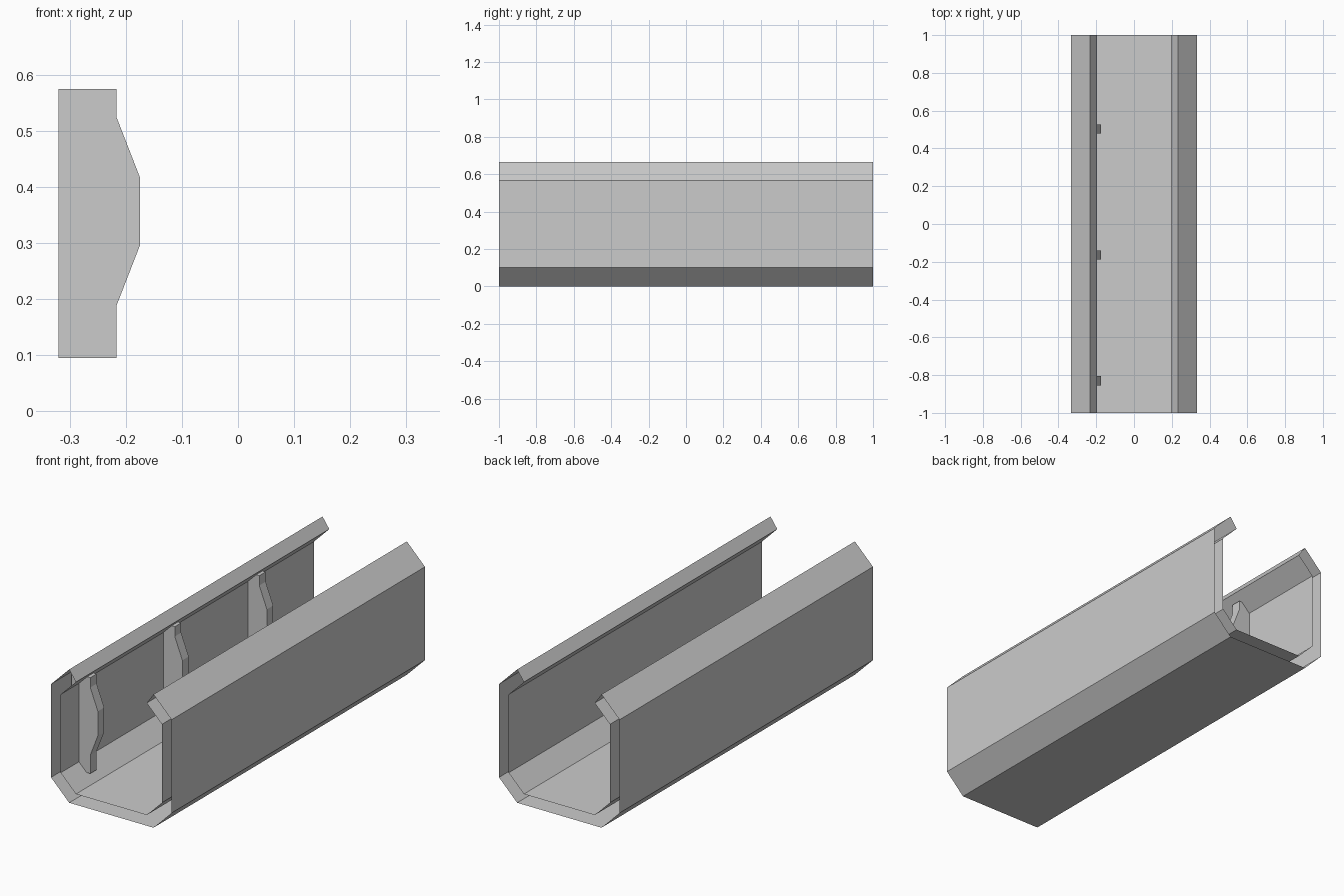
import bpy, bmesh

if "Cube" in bpy.data.objects:
    bpy.data.objects.remove(bpy.data.objects["Cube"])

HALF, CH, CZ, INSET = 0.333, 0.233, 0.333, 0.84


def make_object(name, bm):
    mesh = bpy.data.meshes.new(name)
    bm.to_mesh(mesh)
    bm.free()
    obj = bpy.data.objects.new(name, mesh)
    bpy.context.collection.objects.link(obj)
    return obj


def extrude_profile(name, profile, y0, y1, caps, skip=()):
    """Sweep a closed (x, z) counter-clockwise loop along y."""
    bm = bmesh.new()
    a = [bm.verts.new((x, y0, z)) for x, z in profile]
    b = [bm.verts.new((x, y1, z)) for x, z in profile]
    n = len(profile)
    for i in range(n):
        if i not in skip:
            j = (i + 1) % n
            bm.faces.new((a[j], a[i], b[i], b[j]))
    if caps:
        bm.faces.new(a)
        bm.faces.new(b[::-1])
        bmesh.ops.recalc_face_normals(bm, faces=bm.faces[:])
    return make_object(name, bm)


# Double-walled trough: octagon open at the top, hollow at both ends
half = [(CH, HALF), (HALF, CH), (HALF, -CH), (CH, -HALF)]
outer = [(-x, z) for x, z in half] + half[::-1]
inner = [(x * INSET, z * INSET) for x, z in outer[::-1]]
shell = [(x, z + CZ) for x, z in outer + inner]
extrude_profile("trough_shell", shell, -1, 1, False)

# Three bulged ribs along the left wall
rib = [(-0.32, 0.095), (-0.217, 0.095), (-0.217, 0.187), (-0.175, 0.295),
       (-0.175, 0.417), (-0.217, 0.525), (-0.217, 0.574), (-0.32, 0.574)]
for k, y in enumerate((-0.831, -0.164, 0.503)):
    extrude_profile(f"wall_rib_{k + 1}", rib, y - 0.025, y + 0.025, True)
